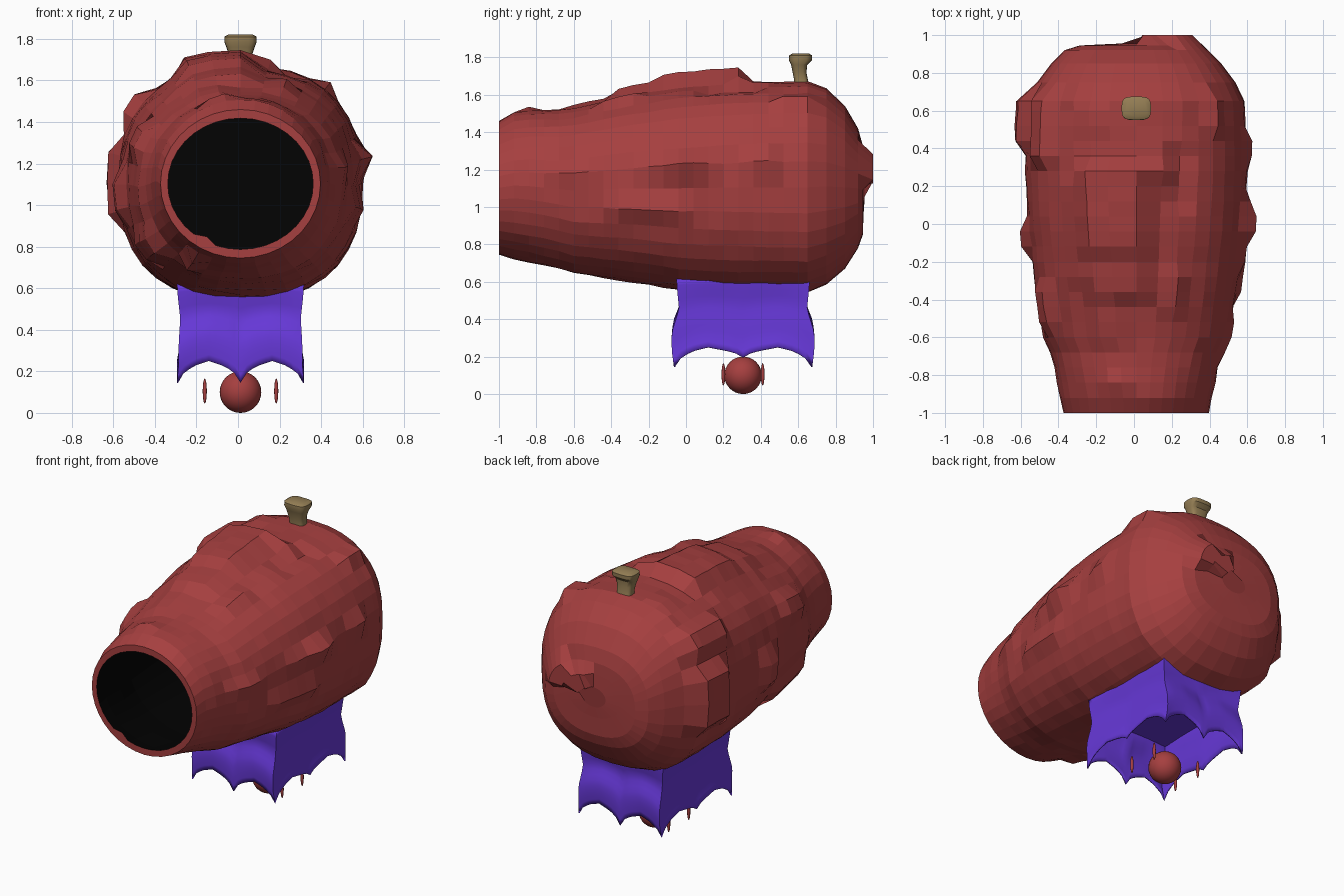
import bpy, bmesh, math, random

if "Cube" in bpy.data.objects:
    bpy.data.objects.remove(bpy.data.objects["Cube"])

random.seed(4)
CX = 0.012


def material(name, rgb):
    m = bpy.data.materials.new(name)
    m.diffuse_color = (*rgb, 1)
    m.use_nodes = True
    m.node_tree.nodes["Principled BSDF"].inputs["Base Color"].default_value = m.diffuse_color
    return m


RED = material("red", (0.38, 0.05, 0.05))
DARK = material("dark_inside", (0.001, 0.001, 0.001))
PURPLE = material("purple_cloth", (0.135, 0.04, 0.69))
TAN = material("tan_stem", (0.30, 0.21, 0.09))


def make_object(name, bm, *mats):
    bmesh.ops.recalc_face_normals(bm, faces=bm.faces)
    me = bpy.data.meshes.new(name)
    bm.to_mesh(me)
    bm.free()
    ob = bpy.data.objects.new(name, me)
    bpy.context.collection.objects.link(ob)
    for m in mats:
        me.materials.append(m)
    return ob


def smooth(ob, degrees):
    bpy.ops.object.select_all(action='DESELECT')
    ob.select_set(True)
    bpy.context.view_layer.objects.active = ob
    bpy.ops.object.shade_smooth_by_angle(angle=math.radians(degrees))


def lerp_table(table, t):
    for a, b in zip(table, table[1:]):
        if t <= b[0]:
            k = max(0, (t - a[0]) / (b[0] - a[0]))
            return [p + (q - p) * k for p, q in zip(a[1:], b[1:])]
    return list(table[-1][1:])


def superellipse(a, w, h, n):
    c, s = math.cos(a), math.sin(a)
    return (w * math.copysign(abs(c) ** (2 / n), c),
            h * math.copysign(abs(s) ** (2 / n), s))


def bridge(bm, r0, r1, mat=0):
    n = len(r0)
    for i in range(n):
        f = bm.faces.new((r0[i], r0[(i + 1) % n], r1[(i + 1) % n], r1[i]))
        f.material_index = mat


# Body profile along y: y, half width, bottom, top, squareness
PROFILE = [(-1, .385, .745, 1.46, 2.0), (-.9, .405, .715, 1.52, 2.0), (-.7, .445, .675, 1.52, 2.1),
           (-.6, .49, .645, 1.53, 2.2), (-.3, .54, .60, 1.60, 2.25), (0, .575, .55, 1.65, 2.3),
           (.3, .59, .54, 1.67, 2.4), (.65, .575, .54, 1.67, 2.5), (.75, .525, .585, 1.635, 2.5),
           (.85, .45, .67, 1.54, 2.5), (.92, .38, .78, 1.42, 2.5), (.945, .30, .85, 1.33, 2.4),
           (.95, .20, .97, 1.26, 2.1), (.955, .09, 1.04, 1.17, 2.0)]

# Raised or sunken patches: y range, angle range in degrees, height
PATCHES = [(-.62, -.39, 92, 112, .02), (-.38, -.16, 90, 112, .045), (-.12, .28, 90, 112, .075),
           (-.3, .2, 114, 124, .02), (.36, .68, 138, 150, .05), (.42, .66, 170, 190, .06),
           (-.14, .02, 176, 192, .045), (-.62, -.28, 202, 222, .035), (-.52, -.36, 145, 160, .04),
           (-.06, .1, 2, 16, .04), (.35, .5, 2, 12, .035), (-.42, .02, -12, -2, .03),
           (-.22, .16, 8, 16, .03), (.26, .36, 74, 86, .04), (.5, .66, 46, 58, .04),
           (.1, .4, 66, 70, -.03), (-.5, -.2, 66, 76, .03), (-.72, -.5, 8, 16, .025),
           (-.86, -.62, 236, 248, .045), (-.9, -.8, 95, 115, .02), (.5, .62, 108, 118, .02)]
SEG = 36


def body_ring(bm, y, inset=0, bumpy=True):
    w, lo, hi, n = lerp_table(PROFILE, y)
    cz, h = (lo + hi) / 2, (hi - lo) / 2
    ring = []
    for i in range(SEG):
        a = 2 * math.pi * i / SEG
        x, z = superellipse(a, w - inset, h - inset * 1.2, n)
        deg, yy = math.degrees(a), y
        if bumpy:
            d = random.uniform(-.004, .004) if -1 < y < .7 else 0
            for y0, y1, a0, a1, up in PATCHES:
                if y0 <= y <= y1 and (a0 <= deg <= a1 or a0 <= deg - 360 <= a1):
                    d += up
            k = 1 + d / math.hypot(x, z)
            x, z = x * k, z * k
            # Raised plate on the closed back end
            if y > .91 and .02 < x < .32 and 1.12 < cz + z < 1.3:
                yy = 1.0
        # Small tooth at the lower left of the rim
        elif y == -1 and i == 24:
            x, z = x * .93, z * .93
        ring.append(bm.verts.new((CX + x, yy, cz + z)))
    return ring


# Hollow body: outer shell, rim, dark cavity
bm = bmesh.new()
ys = [-1 + .08 * i for i in range(21)] + [p[0] for p in PROFILE[7:]]
outer = [body_ring(bm, y) for y in ys]
inner = [body_ring(bm, y, .035, False) for y in (-1, -.9, -.7, -.5, -.2, .1, .4, .65, .75, .85, .9)]
for r0, r1 in zip(outer, outer[1:]):
    bridge(bm, r0, r1)
bm.faces.new(outer[-1])
bridge(bm, outer[0], inner[0])
for r0, r1 in zip(inner, inner[1:]):
    bridge(bm, r0, r1, 1)
bm.faces.new(inner[-1]).material_index = 1
make_object("hollow_body", bm, RED, DARK)

# Stem: z, centre y, half width x, half depth y
bm = bmesh.new()
rings = []
for z, cy, w, d in [(1.64, .617, .055, .04), (1.68, .615, .05, .037), (1.72, .607, .055, .037),
                    (1.76, .605, .068, .043), (1.785, .612, .078, .062), (1.81, .613, .078, .062),
                    (1.82, .613, .06, .045)]:
    ring = []
    for i in range(20):
        x, y = superellipse(2 * math.pi * i / 20, w, d, 3.5)
        ring.append(bm.verts.new((CX + x, cy + y, z)))
    rings.append(ring)
for r0, r1 in zip(rings, rings[1:]):
    bridge(bm, r0, r1)
bm.faces.new(rings[0])
bm.faces.new(rings[-1])
smooth(make_object("stem", bm, TAN), 35)

# Square cloth skirt with a scalloped hem; flare: v, half x, half y
FLARE = [(0, .305, .355), (.1, .303, .354), (.35, .29, .342), (.62, .298, .382),
         (.8, .297, .382), (1, .306, .37)]
SCALLOP = [(0, 0), (.12, .55), (.3, .8), (.5, 1), (.7, .8), (.88, .5), (1, 0)]
SIDE, LEVELS, SKIRT_Y = 20, 12, .305
bm = bmesh.new()
rings = []
for j in range(LEVELS + 1):
    v = j / LEVELS
    hx, hy = lerp_table(FLARE, v)
    ring = []
    for k in range(4 * SIDE):
        side, u = k // SIDE, 2 * (k % SIDE) / SIDE - 1
        x, y = [(u, -1), (1, u), (-u, 1), (-1, -u)][side]
        tip = .145 + (.05 * (1 - abs(u)) if side % 2 else 0)
        hem = tip + (.25 - tip) * lerp_table(SCALLOP, abs(u))[0]
        sag = 1 - .03 * math.sin(math.pi * v) * (1 - u * u)
        px, py = (hx * x, hy * y * sag) if side % 2 == 0 else (hx * x * sag, hy * y)
        ring.append(bm.verts.new((CX + px, SKIRT_Y + py, .62 + (hem - .62) * v)))
    rings.append(ring)
for r0, r1 in zip(rings, rings[1:]):
    bridge(bm, r0, r1)
skirt = make_object("cloth_skirt", bm, PURPLE)
smooth(skirt, 40)
solid = skirt.modifiers.new("thickness", 'SOLIDIFY')
solid.thickness = .008

# Flat lining closing the skirt from the inside
bm = bmesh.new()
bm.faces.new([bm.verts.new((CX + sx * .285, SKIRT_Y + sy * .335, .5))
              for sx, sy in ((-1, -1), (-1, 1), (1, 1), (1, -1))])
make_object("skirt_lining", bm, PURPLE)


# Ball under the skirt and four thin spindles around it
def ellipsoid(name, loc, size, segments, rows):
    bpy.ops.mesh.primitive_uv_sphere_add(segments=segments, ring_count=rows, radius=1, location=loc)
    ob = bpy.context.object
    ob.name = name
    ob.scale = size
    ob.data.materials.append(RED)
    smooth(ob, 60)


ellipsoid("ball", (CX, SKIRT_Y, .1), (.1, .1, .1), 32, 16)
for sx in (-1, 1):
    for sy in (-1, 1):
        ellipsoid("spindle", (CX + .172 * sx, SKIRT_Y + .105 * sy, .105), (.01, .01, .06), 12, 8)
